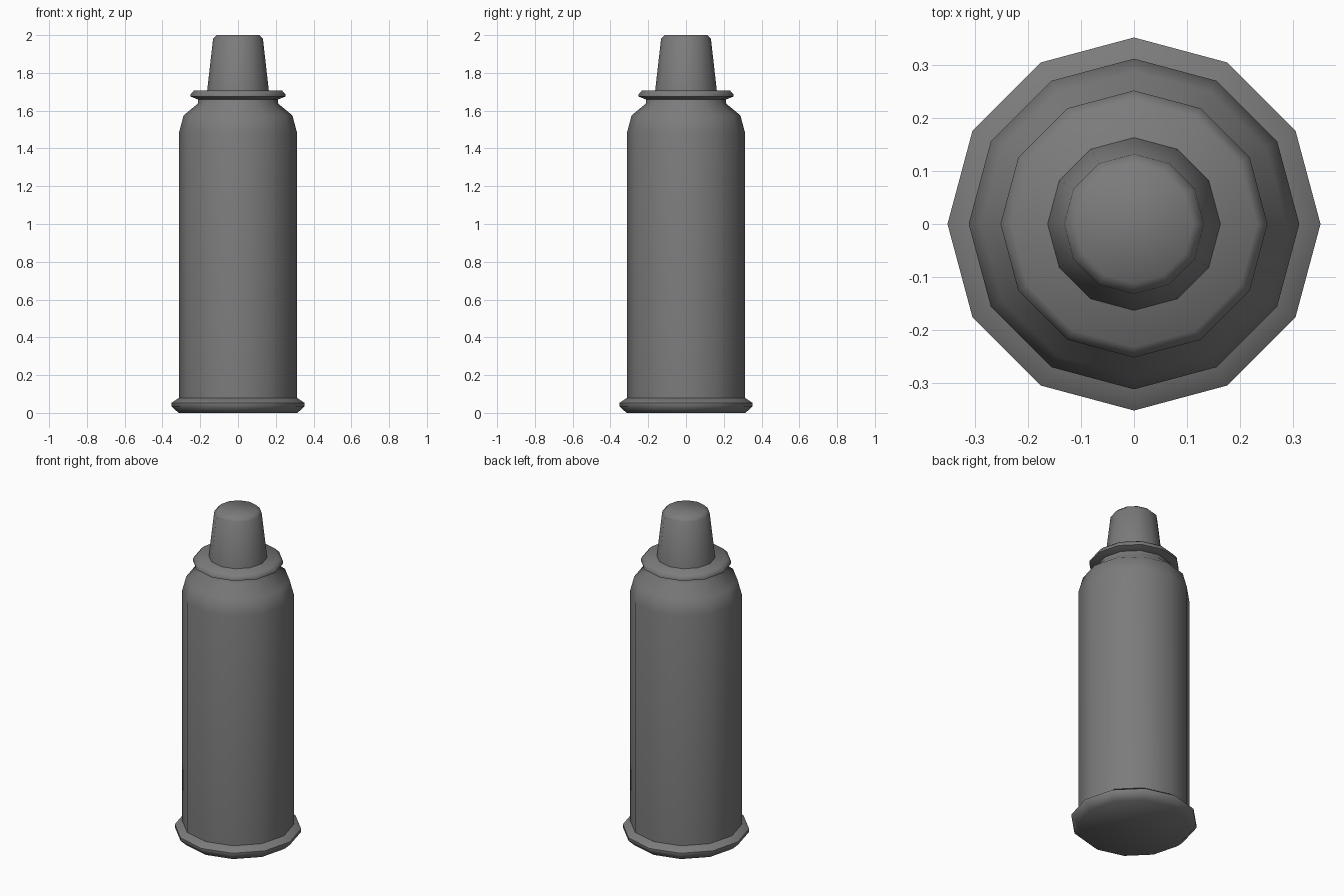
import bpy
import math

SIDES = 12

cube = bpy.data.objects.get("Cube")
if cube:
    bpy.data.objects.remove(cube, do_unlink=True)

# Single dark grey metal
grey = bpy.data.materials.new("dark_grey")
grey.use_nodes = True
colour = (0.2, 0.2, 0.2, 1)
grey.diffuse_color = colour
grey.node_tree.nodes["Principled BSDF"].inputs["Base Color"].default_value = colour


def lathe(name, profile):
    """Turn a bottom-to-top (radius, height) profile into a closed solid."""
    verts = []
    for r, z in profile:
        for i in range(SIDES):
            a = math.tau * i / SIDES
            verts.append((r * math.cos(a), r * math.sin(a), z))
    faces = [list(reversed(range(SIDES)))]
    for k in range(len(profile) - 1):
        lo, hi = k * SIDES, (k + 1) * SIDES
        for i in range(SIDES):
            j = (i + 1) % SIDES
            faces.append((lo + i, lo + j, hi + j, hi + i))
    faces.append(list(range(len(verts) - SIDES, len(verts))))
    mesh = bpy.data.meshes.new(name)
    mesh.from_pydata(verts, [], faces)
    mesh.materials.append(grey)
    obj = bpy.data.objects.new(name, mesh)
    bpy.context.collection.objects.link(obj)
    bpy.ops.object.select_all(action="DESELECT")
    obj.select_set(True)
    bpy.context.view_layer.objects.active = obj
    bpy.ops.object.shade_smooth_by_angle(angle=math.radians(50))
    return obj


# Flared foot rim
lathe("base_rim", [(0.315, 0), (0.352, 0.035), (0.352, 0.053), (0.312, 0.08)])
# Cylinder with rounded shoulder and short neck
lathe("canister_body", [(0.312, 0.07), (0.312, 1.485), (0.288, 1.575),
                        (0.213, 1.637), (0.208, 1.68)])
# Collar below the cap
lathe("collar", [(0.208, 1.658), (0.252, 1.675), (0.252, 1.686), (0.232, 1.708)])
# Tapered nozzle cap
lathe("nozzle_cap", [(0.164, 1.70), (0.132, 1.98), (0.112, 2.0)])
